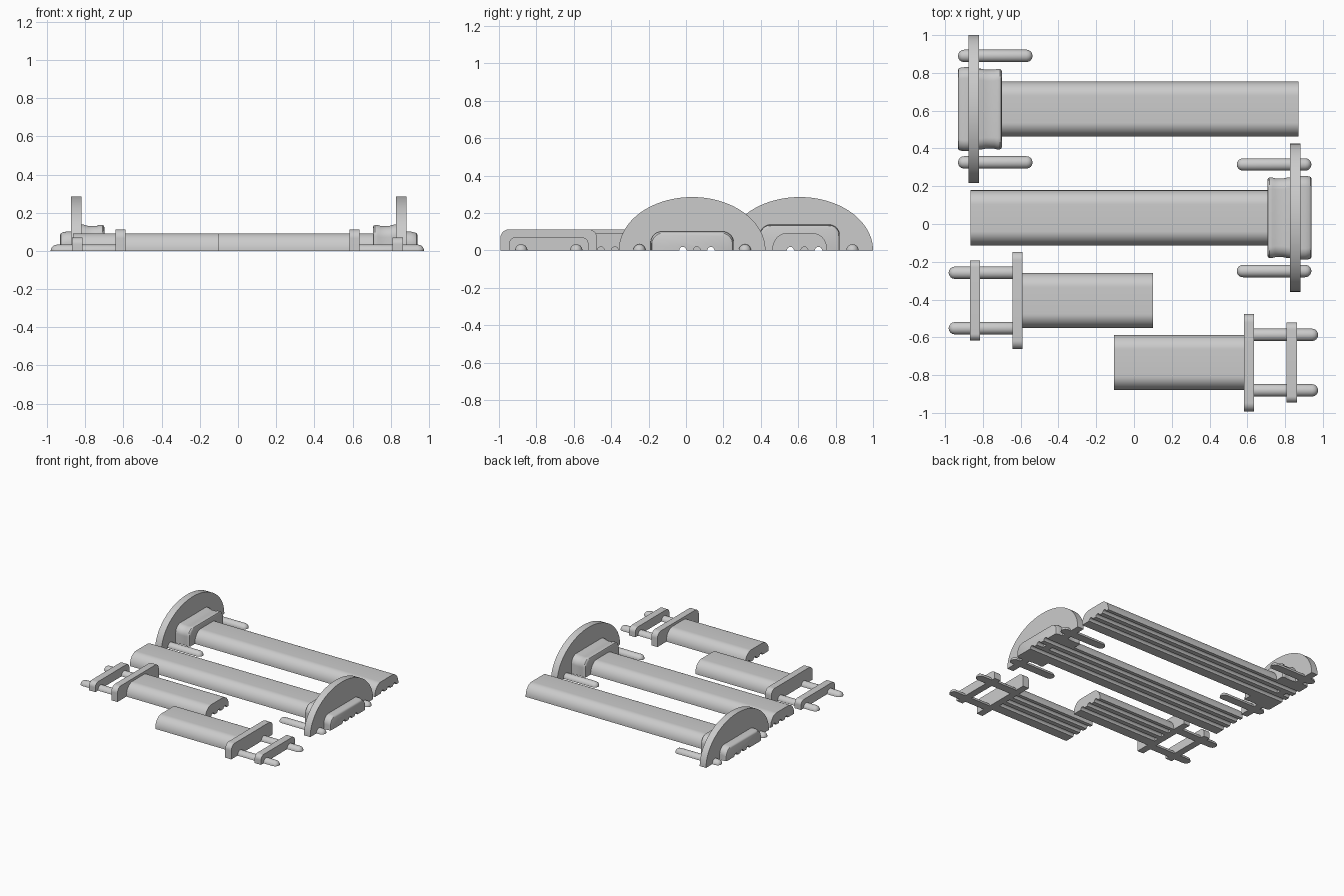
import bpy, bmesh, math

if "Cube" in bpy.data.objects:
    bpy.data.objects.remove(bpy.data.objects["Cube"])

grey = bpy.data.materials.new("light grey")
grey.diffuse_color = (0.6, 0.6, 0.6, 1)
grey.use_nodes = True
grey.node_tree.nodes["Principled BSDF"].inputs["Base Color"].default_value = grey.diffuse_color

GROOVES = (-0.05, 0.025, 0.10)   # offsets of the underside channels
THROUGH = (-0.05, 0.10)          # channels that also pass through the disc


def outline(w, h, ry, rz, grooves=(), r=0.019, n=12):
    """Flat-bottomed section: half width w, height h, corner radii ry and rz."""
    pts = []
    for g in grooves:
        pts += [(g - r * math.cos(math.pi * i / 8), r * math.sin(math.pi * i / 8)) for i in range(9)]
    pts = [(-w, 0)] + pts + [(w, 0)]
    for sy in (1, -1):
        for i in range(n + 1):
            a = math.pi / 2 * (i if sy > 0 else n - i) / n
            pts.append((sy * (w - ry + ry * math.cos(a)), h - rz + rz * math.sin(a)))
    return pts


def loft(name, rings, cy, s, dx):
    """Skin sections along x; s = -1 builds the part facing the other way."""
    bm = bmesh.new()
    loops = [[bm.verts.new((s * x + dx, cy + y, z)) for y, z in pts] for x, pts in rings]
    for a, b in zip(loops, loops[1:]):
        for i in range(len(a)):
            j = (i + 1) % len(a)
            bm.faces.new((a[i], a[j], b[j], b[i]))
    bm.faces.new(loops[0])
    bm.faces.new(loops[-1][::-1])
    bmesh.ops.remove_doubles(bm, verts=bm.verts, dist=1e-5)
    bmesh.ops.recalc_face_normals(bm, faces=bm.faces)
    me = bpy.data.meshes.new(name)
    bm.to_mesh(me)
    bm.free()
    ob = bpy.data.objects.new(name, me)
    bpy.context.collection.objects.link(ob)
    me.materials.append(grey)
    bpy.ops.object.select_all(action='DESELECT')
    ob.select_set(True)
    bpy.context.view_layer.objects.active = ob
    bpy.ops.object.shade_smooth_by_angle(angle=math.radians(35))


def slab(name, x0, x1, pts, cy, s, dx):
    loft(name, [(x0, pts), (x1, pts)], cy, s, dx)


def pin(name, x0, x1, cy, s, dx, r=0.033):
    """Half-round rod with rounded ends."""
    angles = [math.radians(a) for a in (5, 25, 45, 65, 90)]
    ends = [(r * (1 - math.cos(a)), r * math.sin(a)) for a in angles]
    rings = [(x0 + d, q) for d, q in ends] + [(x1 - d, q) for d, q in reversed(ends)]
    loft(name, [(x, outline(q, q, q, q, n=8)) for x, q in rings], cy, s, dx)


def hub(name, stations, cy, s, dx):
    loft(name, [(x, outline(w, h, 0.06, 0.06, GROOVES)) for x, w, h in stations], cy, s, dx)


tube_section = outline(0.146, 0.092, 0.075, 0.085, GROOVES)
disc_section = outline(0.392, 0.285, 0.392, 0.285, THROUGH, n=32)

# Long handles: grip, waisted inner collar, disc guard, outer collar, two pins
for label, cy, s, dx in (("rear", 0.608, 1, 0), ("middle", 0.033, -1, 0.007)):
    slab(label + "_long_grip", -0.71, 0.872, tube_section, cy, s, dx)
    hub(label + "_inner_collar", [(-0.83, 0.214, 0.139), (-0.81, 0.214, 0.138), (-0.785, 0.209, 0.131),
        (-0.74, 0.209, 0.131), (-0.725, 0.213, 0.136), (-0.71, 0.213, 0.136),
        (-0.703, 0.209, 0.132), (-0.70, 0.202, 0.125)], cy, s, dx)
    slab(label + "_disc_guard", -0.875, -0.82, disc_section, cy, s, dx)
    hub(label + "_outer_collar", [(-0.932, 0.208, 0.085), (-0.928, 0.216, 0.092), (-0.92, 0.219, 0.096),
        (-0.90, 0.222, 0.101), (-0.87, 0.222, 0.101)], cy, s, dx)
    for side in (-1, 1):
        pin(f"{label}_guard_pin_{side}", -0.932, -0.537, cy + side * 0.282, s, dx)

# Short handles: grip, large and small cross plates, two pins
for label, cy, s, dx in (("left", -0.405, 1, 0), ("right", -0.734, -1, -0.006)):
    slab(label + "_short_grip", -0.60, 0.10, tube_section, cy, s, dx)
    slab(label + "_large_plate", -0.642, -0.589, outline(0.258, 0.112, 0.045, 0.045), cy, s, dx)
    slab(label + "_small_plate", -0.869, -0.814, outline(0.212, 0.07, 0.035, 0.035), cy, s, dx)
    for side in (-1, 1):
        pin(f"{label}_plate_pin_{side}", -0.981, -0.61, cy + side * 0.147, s, dx)
